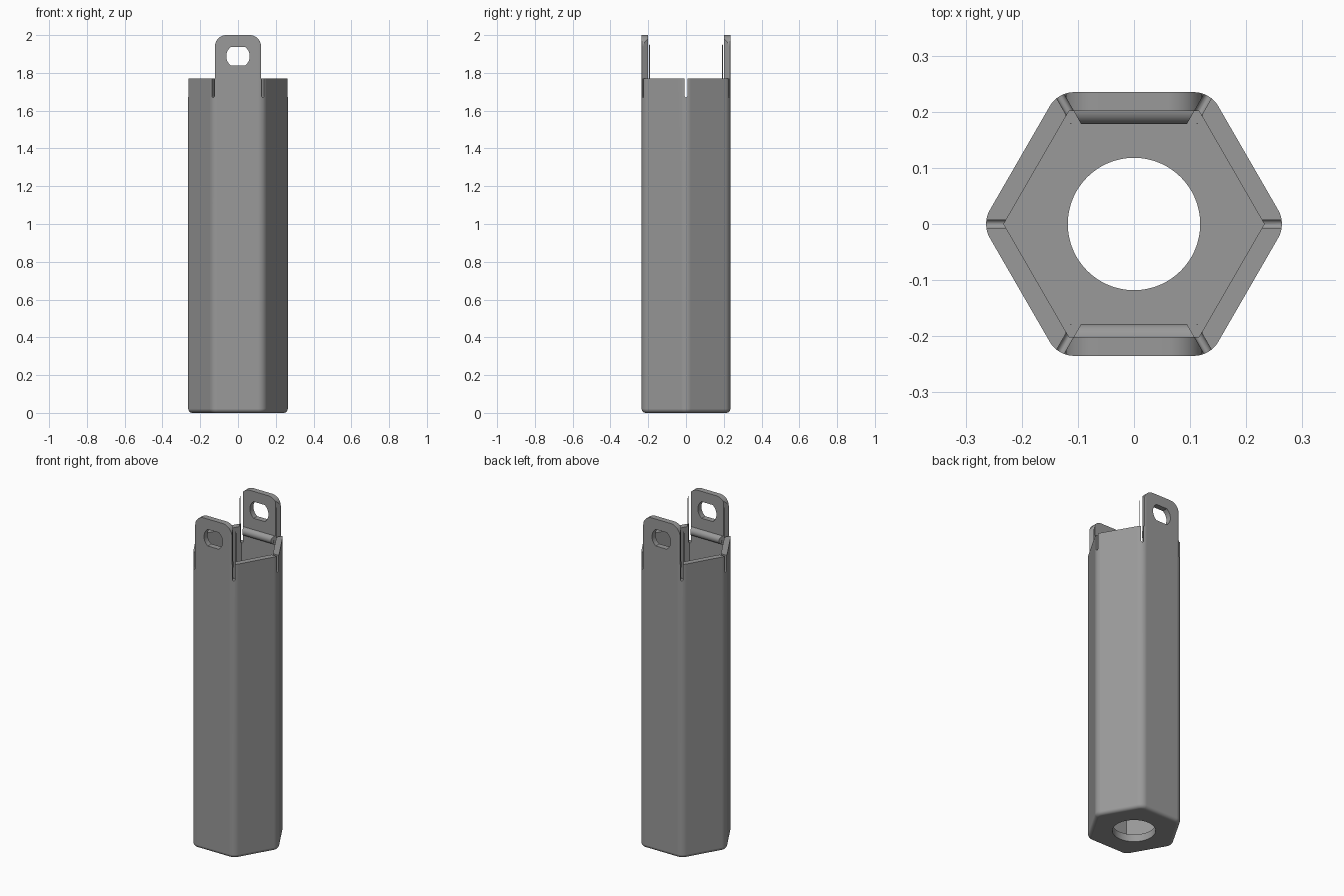
import bpy, bmesh, math
from mathutils import Matrix

if "Cube" in bpy.data.objects:
    bpy.data.objects.remove(bpy.data.objects["Cube"])

APOTHEM, INNER, CORNER_R = 0.235, 0.201, 0.05
RIM_Z, TOP_Z, SLOT_Z, FLOOR = 1.77, 2.0, 1.67, 0.045
TAB_W, TAB_R = 0.122, 0.06

grey = bpy.data.materials.new("mid grey")
grey.diffuse_color = (0.32, 0.32, 0.32, 1)
grey.use_nodes = True
grey.node_tree.nodes["Principled BSDF"].inputs["Base Color"].default_value = grey.diffuse_color


def finish(name, bm):
    bmesh.ops.recalc_face_normals(bm, faces=bm.faces[:])
    mesh = bpy.data.meshes.new(name)
    bm.to_mesh(mesh)
    bm.free()
    mesh.materials.append(grey)
    obj = bpy.data.objects.new(name, mesh)
    bpy.context.collection.objects.link(obj)
    return obj


def loft(name, rings):
    """Closed solid through matching rings of points."""
    bm = bmesh.new()
    loops = [[bm.verts.new(p) for p in ring] for ring in rings]
    n = len(loops[0])
    for a, b in zip(loops, loops[1:]):
        for i in range(n):
            j = (i + 1) % n
            bm.faces.new((a[i], a[j], b[j], b[i]))
    bm.faces.new(loops[0])
    bm.faces.new(loops[-1])
    return finish(name, bm)


def arc(cx, cy, r, a0, a1, n):
    return [(cx + r * math.cos(math.radians(a0 + (a1 - a0) * i / n)),
             cy + r * math.sin(math.radians(a0 + (a1 - a0) * i / n))) for i in range(n + 1)]


def rounded_hex(inset, z):
    d = (APOTHEM - CORNER_R) / math.cos(math.radians(30))
    pts = []
    for k in range(6):
        a = math.radians(60 * k)
        pts += arc(d * math.cos(a), d * math.sin(a), CORNER_R - inset, 60 * k - 30, 60 * k + 30, 8)
    return [(x, y, z) for x, y in pts]


def along_y(name, profile, y=0.5):
    return loft(name, [[(x, s * y, z) for x, z in profile] for s in (-1, 1)])


def along_z(name, profile, z0, z1):
    return loft(name, [[(x, y, z) for x, y in profile] for z in (z0, z1)])


def combine(target, tool, operation="DIFFERENCE"):
    mod = target.modifiers.new("cut", "BOOLEAN")
    mod.operation, mod.solver, mod.object = operation, "EXACT", tool
    bpy.context.view_layer.objects.active = target
    bpy.ops.object.modifier_apply(modifier=mod.name)
    bpy.data.objects.remove(tool, do_unlink=True)


# Hexagonal body with rounded corners and a rounded bottom edge
f = 0.022
rings = [rounded_hex(f * (1 - math.sin(t)), f * (1 - math.cos(t)))
         for t in (math.pi / 2 * i / 5 for i in range(6))]
body = loft("hexagonal_tube", rings + [rounded_hex(0, TOP_Z)])

# Hollow inside and round hole in the floor
R = INNER / math.cos(math.radians(30))
combine(body, along_z("cavity", arc(0, 0, R, 0, 300, 5), FLOOR, 2.2))
combine(body, along_z("floor_hole", arc(0, 0, 0.118, 0, 354.375, 63), -0.1, 0.2))

# Rounded catch ridges inside the two tabs
for s in (-1, 1):
    ring = arc(s * (INNER + 0.002), 1.745, 0.025, 0, 345, 23)
    ridge = loft("ridge", [[(x, y, z) for y, z in ring] for x in (-0.113, 0.113)])
    combine(body, ridge, "UNION")

# Slots through the six upper corners, with round lower ends
w = 0.0075
slot = [(-w, 2.2)] + arc(0, SLOT_Z + w, w, 180, 360, 8) + [(w, 2.2)]
for k in range(3):
    cutter = along_y("slot", slot)
    cutter.data.transform(Matrix.Rotation(math.radians(90 + 60 * k), 4, "Z"))
    combine(body, cutter)

# Cut the rim down around the rounded front and back tabs
c = TAB_W - TAB_R
outline = ([(0.5, RIM_Z), (TAB_W, RIM_Z)] + arc(c, TOP_Z - TAB_R, TAB_R, 0, 90, 10)
           + arc(-c, TOP_Z - TAB_R, TAB_R, 90, 180, 10)
           + [(-TAB_W, RIM_Z), (-0.5, RIM_Z), (-0.5, 2.3), (0.5, 2.3)])
combine(body, along_y("rim_cutter", outline))

# Tab holes: circles with flattened top and bottom
a = math.degrees(math.asin(0.05 / 0.062))
hole = arc(0, 1.888, 0.062, -a, a, 12) + arc(0, 1.888, 0.062, 180 - a, 180 + a, 12)
combine(body, along_y("tab_hole", hole))

bpy.ops.object.select_all(action="DESELECT")
body.select_set(True)
bpy.context.view_layer.objects.active = body
bpy.ops.object.shade_smooth_by_angle(angle=math.radians(30))
body.modifiers.new("even_shading", "WEIGHTED_NORMAL").keep_sharp = True
